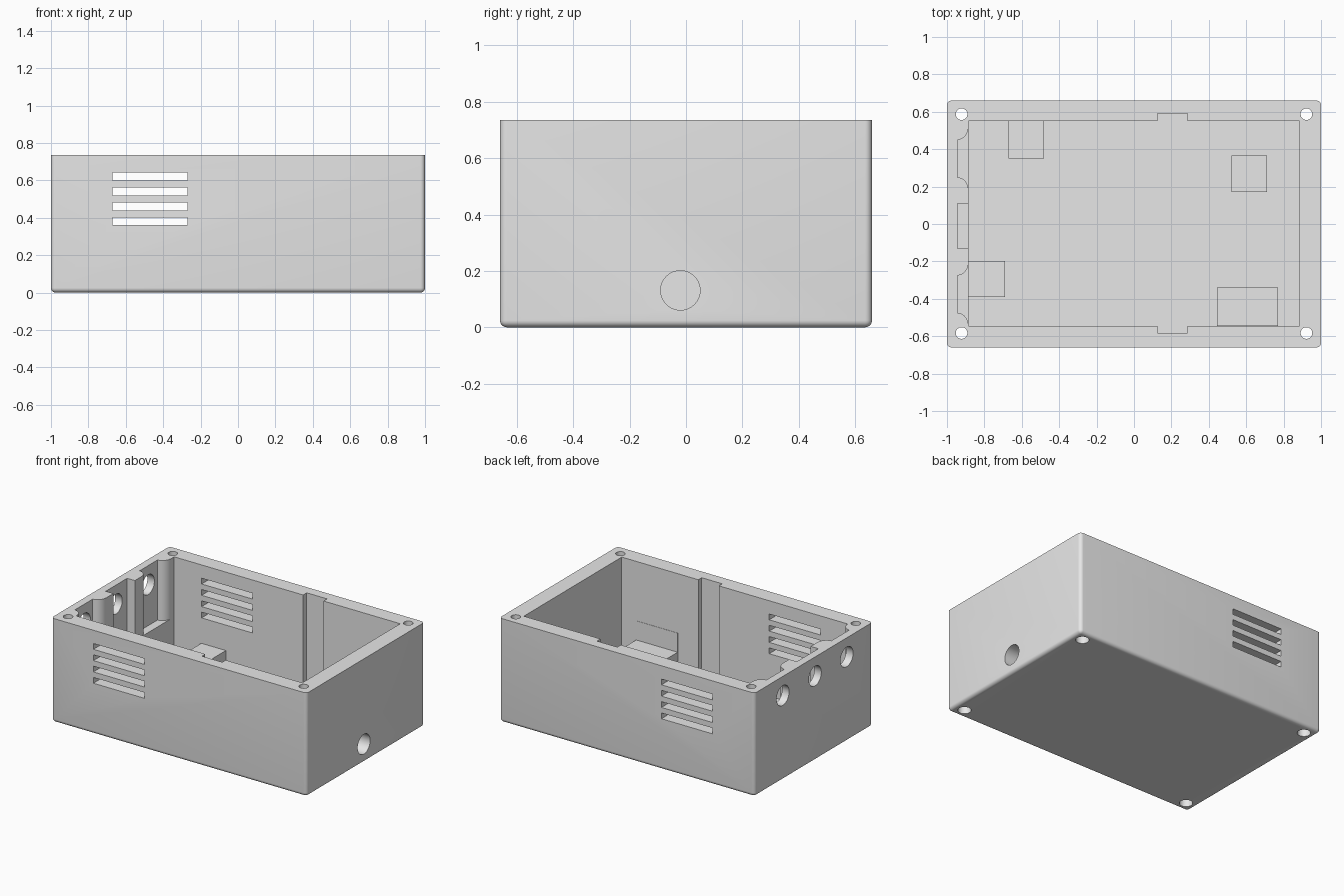
import bpy, bmesh, math
from mathutils import Matrix, Vector

if "Cube" in bpy.data.objects:
    bpy.data.objects.remove(bpy.data.objects["Cube"])

grey = bpy.data.materials.new("plain grey")
grey.diffuse_color = (0.8, 0.8, 0.8, 1)
grey.use_nodes = True
grey.node_tree.nodes["Principled BSDF"].inputs["Base Color"].default_value = grey.diffuse_color


def finish(name, bm):
    bmesh.ops.recalc_face_normals(bm, faces=bm.faces[:])
    me = bpy.data.meshes.new(name)
    bm.to_mesh(me)
    bm.free()
    me.materials.append(grey)
    ob = bpy.data.objects.new(name, me)
    bpy.context.collection.objects.link(ob)
    return ob


def box_bm(lo, hi):
    bm = bmesh.new()
    lo, hi = Vector(lo), Vector(hi)
    bmesh.ops.create_cube(bm, size=1)
    for v in bm.verts:
        v.co = Vector([(lo[i] + hi[i]) / 2 + v.co[i] * (hi[i] - lo[i]) for i in range(3)])
    return bm


def box(name, lo, hi):
    return finish(name, box_bm(lo, hi))


def cylinder(name, centre, radius, length, axis="Z"):
    bm = bmesh.new()
    turn = Matrix.Rotation(math.pi / 2, 4, "Y") if axis == "X" else Matrix()
    bmesh.ops.create_cone(bm, cap_ends=True, segments=40, radius1=radius, radius2=radius,
                          depth=length, matrix=Matrix.Translation(centre) @ turn)
    return finish(name, bm)


def prism(name, points, z0, z1):
    bm = bmesh.new()
    face = bm.faces.new([bm.verts.new((x, y, z0)) for x, y in points])
    ext = bmesh.ops.extrude_face_region(bm, geom=[face])
    for v in ext["geom"]:
        if isinstance(v, bmesh.types.BMVert):
            v.co.z = z1
    return finish(name, bm)


def cut(body, cutter):
    mod = body.modifiers.new("cut", "BOOLEAN")
    mod.operation, mod.solver, mod.object = "DIFFERENCE", "EXACT", cutter
    bpy.context.view_layer.objects.active = body
    bpy.ops.object.modifier_apply(modifier=mod.name)
    bpy.data.objects.remove(cutter)


H, FLOOR, TOP = 0.735, 0.06, 0.9

# Outer shell: rounded uprights and bottom rim, sharp top rim
bm = box_bm((-1, -0.66, 0), (1, 0.66, H))
soft = [e for e in bm.edges if min(v.co.z for v in e.verts) < 0.01]
bmesh.ops.bevel(bm, geom=soft, offset=0.025, segments=6, profile=0.5, affect="EDGES")
body = finish("enclosure_body", bm)

# Main cavity and the two full-height guide grooves
cut(body, box("cavity", (-0.885, -0.545, FLOOR), (0.885, 0.55, TOP)))
cut(body, box("back_groove", (0.125, 0.5, FLOOR), (0.285, 0.59, TOP)))
cut(body, box("front_groove", (0.125, -0.583, FLOOR), (0.285, -0.5, TOP)))

# Left wall: plain middle recess and two recesses with rounded shoulders
LEDGE = 0.31
cut(body, box("middle_recess", (-0.945, -0.13, LEDGE), (-0.85, 0.11, TOP)))
arc = [(-0.945 + 0.06 * math.sin(a), 0.17 - 0.07 * math.cos(a))
       for a in [i * math.pi / 20 for i in range(11)]] + [(-0.85, 0.17)]
for yc in (0.35, -0.375):
    outline = [(x, yc + y) for x, y in arc] + [(x, yc - y) for x, y in reversed(arc)]
    cut(body, prism("rounded_recess", outline, LEDGE, TOP))

# Connector holes: three on the left, one low on the right
for y in (0.345, -0.015, -0.37):
    cut(body, cylinder("left_hole", (-0.96, y, 0.6), 0.07, 0.2, "X"))
cut(body, cylinder("right_hole", (0.95, -0.02, 0.131), 0.07, 0.2, "X"))

# Vent slots through the front and back walls
for i in range(4):
    z = 0.36 + 0.08 * i
    for y in (-0.6, 0.6):
        cut(body, box("vent", (-0.67, y - 0.15, z), (-0.27, y + 0.15, z + 0.041)))

# Corner screw holes, widened at the bottom for the heads
for x in (-0.922, 0.922):
    for y in (-0.583, 0.587):
        cut(body, cylinder("screw_hole", (x, y, 0.4), 0.031, 1.2))
        cut(body, cylinder("screw_head", (x, y, 0), 0.043, 0.2))

# Mounting pads on the floor
PAD = 0.18
pads = [
    box("back_pad", (-0.672, 0.35, 0.04), (-0.48, 0.56, PAD)),
    box("right_pad", (0.52, 0.17, 0.04), (0.712, 0.365, PAD)),
    box("left_pad", (-0.9, -0.39, 0.04), (-0.69, -0.197, PAD)),
    box("front_pad", (0.445, -0.555, 0.04), (0.77, -0.34, PAD)),
    box("front_pad_plate", (0.445, -0.55, PAD - 0.01), (0.77, -0.543, 0.315)),
]

# Smooth curved surfaces, keep edges crisp
bpy.ops.object.select_all(action="DESELECT")
body.select_set(True)
bpy.context.view_layer.objects.active = body
bpy.ops.object.shade_smooth_by_angle(angle=math.radians(30))
